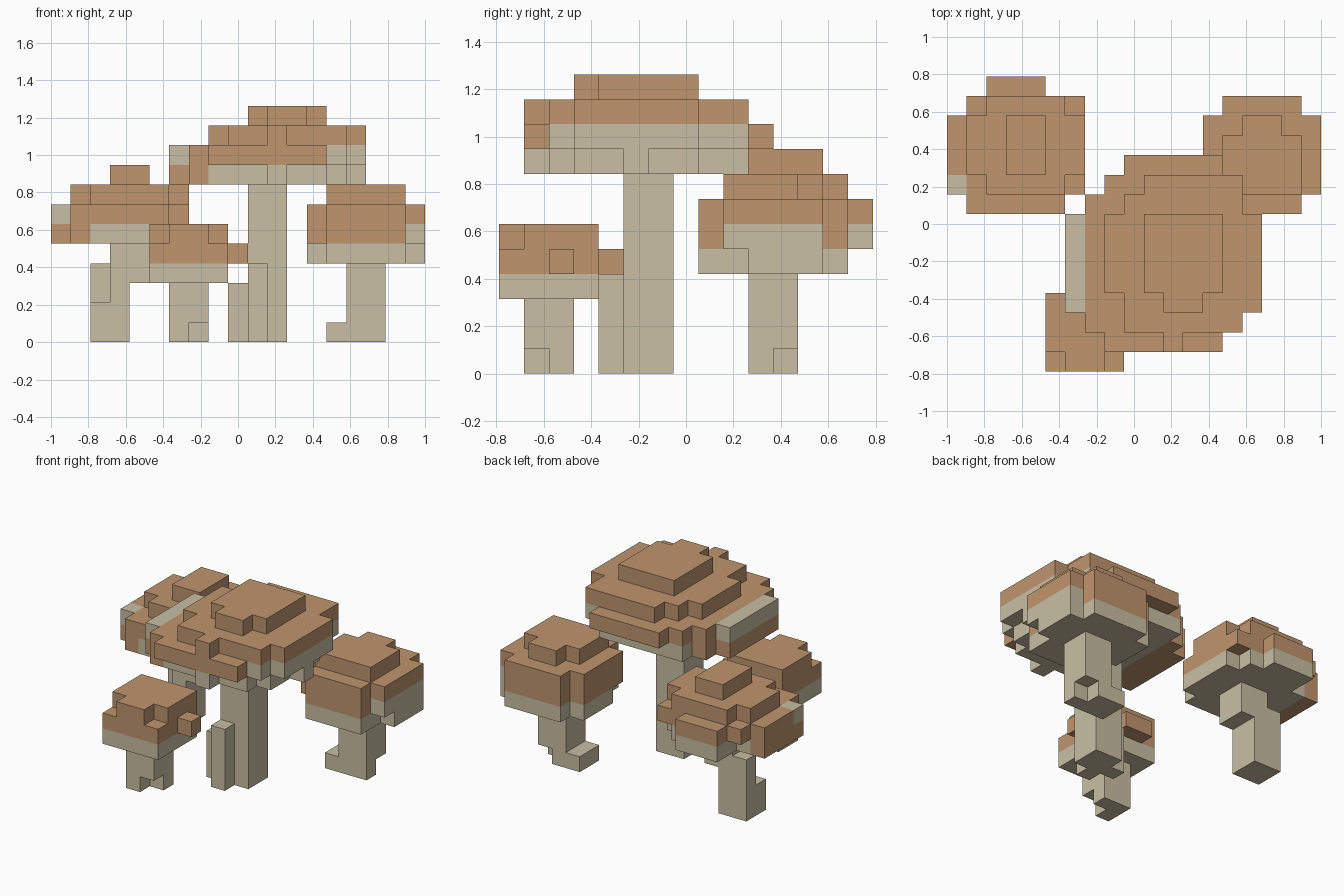
import bpy
import bmesh
from mathutils import Vector

default_cube = bpy.data.objects.get("Cube")
if default_cube:
    bpy.data.objects.remove(default_cube, do_unlink=True)

UNIT = 2 / 19                       # edge length of one block
ORIGIN = Vector((-1, -7.5 * UNIT, 0))
BROWN, CREAM = 0, 1


def make_material(name, rgb):
    material = bpy.data.materials.new(name)
    material.use_nodes = True
    color = (*rgb, 1)
    material.diffuse_color = color
    material.node_tree.nodes["Principled BSDF"].inputs["Base Color"].default_value = color
    return material


MATERIALS = [make_material("cap_brown", (.52, .3, .155)),
             make_material("stem_cream", (.58, .52, .37))]


class BlockPart:
    """A part made of unit blocks; only the outer skin is meshed."""

    def __init__(self, name, color):
        self.name, self.color, self.cells = name, color, {}

    def fill(self, x, y, z, color=None):
        paint = self.color if color is None else color
        for i in range(*x):
            for j in range(*y):
                for k in range(*z):
                    self.cells[i, j, k] = paint

    def rounded(self, x, y, z, color=None):
        """A slab with its four corner blocks left out."""
        self.fill((x[0] + 1, x[1] - 1), y, z, color)
        self.fill(x, (y[0] + 1, y[1] - 1), z, color)

    def carve(self, *cell):
        self.cells.pop(cell, None)

    def build(self):
        bm = bmesh.new()
        corners = {}

        def vertex(point):
            if point not in corners:
                corners[point] = bm.verts.new(ORIGIN + Vector(point) * UNIT)
            return corners[point]

        for cell, color in self.cells.items():
            for axis in range(3):
                u, v = (axis + 1) % 3, (axis + 2) % 3
                for side in (0, 1):
                    neighbour = list(cell)
                    neighbour[axis] += 2 * side - 1
                    if tuple(neighbour) in self.cells:
                        continue
                    loop = []
                    for du, dv in ((0, 0), (1, 0), (1, 1), (0, 1)):
                        point = list(cell)
                        point[axis] += side
                        point[u] += du
                        point[v] += dv
                        loop.append(vertex(tuple(point)))
                    face = bm.faces.new(loop if side else loop[::-1])
                    face.material_index = color
        # Merge flat neighbours of the same colour
        bmesh.ops.dissolve_limit(bm, angle_limit=.01, verts=bm.verts[:],
                                 edges=bm.edges[:], delimit={"MATERIAL"})
        mesh = bpy.data.meshes.new(self.name)
        bm.to_mesh(mesh)
        bm.free()
        for material in MATERIALS:
            mesh.materials.append(material)
        part = bpy.data.objects.new(self.name, mesh)
        bpy.context.collection.objects.link(part)


# Large mushroom cap, bottom layer upwards
cap = BlockPart("large_cap", BROWN)
cap.fill((8, 14), (2, 10), (8, 9), CREAM)
cap.fill((14, 15), (3, 8), (8, 9), CREAM)
cap.fill((15, 16), (5, 6), (8, 9), CREAM)
cap.fill((11, 12), (1, 2), (8, 9), CREAM)
cap.fill((7, 8), (2, 9), (8, 10))
cap.fill((8, 14), (1, 10), (9, 10))
cap.fill((9, 14), (10, 11), (9, 10))
cap.fill((14, 15), (2, 10), (9, 10), CREAM)
cap.fill((15, 16), (3, 8), (9, 10), CREAM)
cap.fill((9, 15), (2, 9), (10, 11))
cap.fill((10, 15), (9, 10), (10, 11))
cap.fill((8, 9), (4, 8), (10, 11))
cap.fill((15, 16), (3, 8), (10, 11))
cap.fill((11, 12), (1, 2), (10, 11))
cap.fill((10, 14), (4, 8), (11, 12))
cap.fill((11, 13), (3, 4), (11, 12))
# Side rim with a pale upper edge
cap.fill((6, 7), (3, 8), (8, 9))
cap.fill((6, 7), (3, 8), (9, 10), CREAM)
cap.build()

stem = BlockPart("large_stem", CREAM)
stem.fill((10, 12), (5, 7), (0, 8))
stem.fill((10, 11), (4, 5), (0, 4))
stem.fill((9, 10), (5, 6), (0, 3))
stem.build()

# Back right mushroom
cap = BlockPart("back_right_cap", BROWN)
cap.rounded((1, 7), (8, 14), (5, 6), CREAM)
cap.fill((2, 5), (14, 15), (5, 6), CREAM)
cap.fill((1, 2), (8, 9), (5, 6))
cap.fill((0, 1), (9, 13), (5, 6))
cap.fill((1, 6), (8, 9), (6, 7))
cap.fill((1, 7), (9, 14), (6, 7))
cap.fill((0, 1), (10, 13), (6, 7))
cap.fill((0, 1), (9, 10), (6, 7), CREAM)
cap.fill((2, 5), (14, 15), (6, 7))
cap.rounded((1, 7), (9, 14), (7, 8))
cap.fill((3, 5), (10, 13), (8, 9))
cap.build()

stem = BlockPart("back_right_stem", CREAM)
stem.fill((2, 4), (10, 12), (0, 2))
stem.fill((2, 3), (11, 12), (2, 4))
stem.fill((3, 4), (10, 12), (2, 3))
stem.fill((3, 5), (10, 12), (3, 5))
stem.build()

# Back left mushroom
cap = BlockPart("back_left_cap", BROWN)
cap.fill((14, 18), (8, 14), (4, 5), CREAM)
cap.fill((13, 19), (10, 13), (4, 5), CREAM)
cap.rounded((13, 19), (8, 14), (5, 7))
cap.fill((18, 19), (9, 13), (5, 6), CREAM)
cap.fill((14, 18), (9, 12), (7, 8))
cap.fill((15, 17), (12, 13), (7, 8))
cap.build()

stem = BlockPart("back_left_stem", CREAM)
stem.fill((15, 17), (10, 12), (0, 4))
stem.fill((14, 15), (10, 12), (0, 1))
stem.carve(16, 11, 0)
stem.build()

# Small front mushroom
cap = BlockPart("small_cap", BROWN)
cap.fill((5, 9), (0, 4), (3, 4), CREAM)
cap.fill((5, 9), (0, 4), (4, 5))
cap.fill((6, 8), (4, 5), (4, 5))
cap.fill((9, 10), (2, 3), (4, 5))
cap.fill((5, 9), (1, 4), (5, 6))
cap.fill((6, 8), (0, 1), (5, 6))
cap.build()

stem = BlockPart("small_stem", CREAM)
stem.fill((6, 8), (1, 3), (0, 3))
stem.carve(7, 1, 0)
stem.build()
